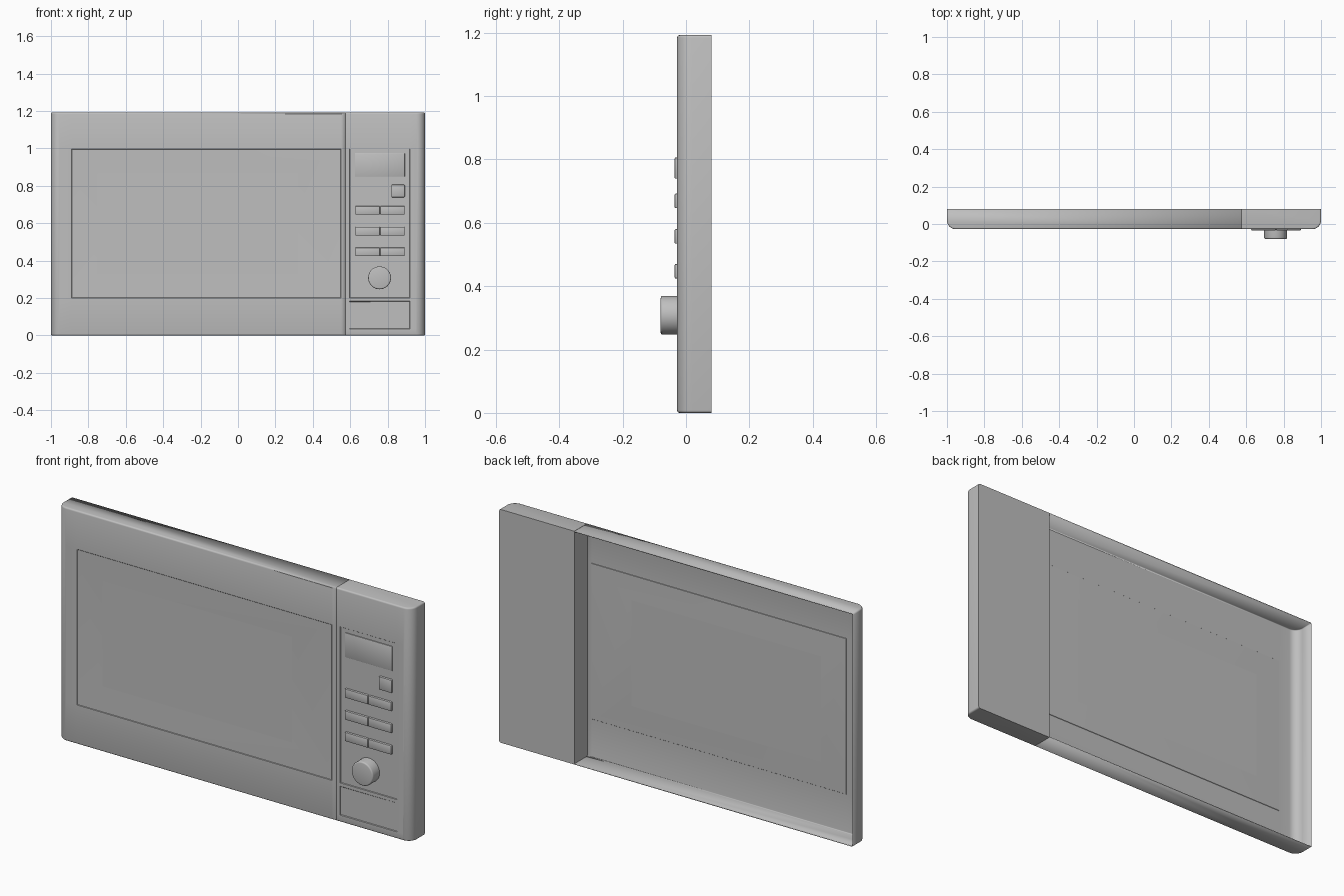
import bpy
import bmesh
from mathutils import Vector

FRONT, BACK, TOP, JOINT = -0.028, 0.08, 1.192, 0.575

if "Cube" in bpy.data.objects:
    bpy.data.objects.remove(bpy.data.objects["Cube"], do_unlink=True)

grey = bpy.data.materials.new("plain grey")
grey.use_nodes = True
grey.diffuse_color = (0.52, 0.52, 0.52, 1)
grey.node_tree.nodes["Principled BSDF"].inputs["Base Color"].default_value = (0.52, 0.52, 0.52, 1)


def finish(bm, name):
    bmesh.ops.recalc_face_normals(bm, faces=bm.faces)
    mesh = bpy.data.meshes.new(name)
    bm.to_mesh(mesh)
    bm.free()
    mesh.materials.append(grey)
    obj = bpy.data.objects.new(name, mesh)
    bpy.context.collection.objects.link(obj)
    bpy.ops.object.select_all(action="DESELECT")
    obj.select_set(True)
    bpy.context.view_layer.objects.active = obj
    bpy.ops.object.shade_smooth_by_angle(angle=0.6)
    return obj


def box(x0, x1, y0, y1, z0, z1):
    bm = bmesh.new()
    bmesh.ops.create_cube(bm, size=1)
    bmesh.ops.scale(bm, vec=(x1 - x0, y1 - y0, z1 - z0), verts=bm.verts)
    bmesh.ops.translate(bm, vec=((x0 + x1) / 2, (y0 + y1) / 2, (z0 + z1) / 2), verts=bm.verts)
    return bm


def bevel(bm, edges, width, segments):
    bmesh.ops.bevel(bm, geom=edges, offset=width, segments=segments, profile=0.5, affect="EDGES")


def all_at(item, axis, value):
    return all(abs(v.co[axis] - value) < 1e-4 for v in item.verts)


def housing(x0, x1, outer):
    """Box with a rounded outer front corner and softened top and bottom edges."""
    bm = box(x0, x1, FRONT, BACK, 0, TOP)
    bevel(bm, [e for e in bm.edges if all_at(e, 0, outer) and all_at(e, 1, FRONT)], 0.047, 8)
    inner = x1 if outer == x0 else x0
    rims = [e for e in bm.edges if (all_at(e, 2, 0) or all_at(e, 2, TOP))
            and not all_at(e, 1, BACK) and not all_at(e, 0, inner)]
    bevel(bm, rims, 0.008, 3)
    return bm


def recess(bm, x0, x1, z0, z1, depth):
    """Cut a rectangle into the front and sink it by one small step."""
    for axis, value in ((0, x0), (0, x1), (2, z0), (2, z1)):
        normal = Vector((axis == 0, 0, axis == 2))
        faces = [f for f in bm.faces if all_at(f, 1, FRONT)]
        geom = faces + list({e for f in faces for e in f.edges}) + list({v for f in faces for v in f.verts})
        bmesh.ops.bisect_plane(bm, geom=geom, plane_co=normal * value, plane_no=normal)
    inside = []
    for f in bm.faces:
        c = f.calc_center_median()
        if all_at(f, 1, FRONT) and x0 < c.x < x1 and z0 < c.z < z1:
            inside.append(f)
    bmesh.ops.inset_region(bm, faces=inside, thickness=0.003, depth=-depth)
    return inside


# Door: hollow shell with a shallow dished window
bm = housing(-1, JOINT - 0.0005, -1)
window = recess(bm, -0.89, 0.55, 0.2, 0.996, 0.002)[0]
bmesh.ops.inset_individual(bm, faces=[window], thickness=0.1)
middle = window.calc_center_median()
for v in window.verts:
    v.co = (0.32 if v.co.x > middle.x else -0.75, FRONT + 0.006,
            0.87 if v.co.z > middle.z else 0.33)
for e in window.edges:
    e.smooth = False
# The shell is open at the back and against the control column
open_sides = [f for f in bm.faces if all_at(f, 1, BACK) or all_at(f, 0, JOINT - 0.0005)]
bmesh.ops.delete(bm, geom=open_sides, context="FACES")
door = finish(bm, "door")
shell = door.modifiers.new("shell", "SOLIDIFY")
shell.thickness = 0.004
shell.offset = -1

# Control column with a sunken panel and lower flap
bm = housing(JOINT + 0.0005, 1, 1)
recess(bm, 0.597, 0.919, 0.2, 0.998, 0.003)
recess(bm, 0.597, 0.919, 0.035, 0.183, 0.003)
finish(bm, "control_column")


def button(name, x0, x1, z0, z1, face, soft):
    bm = box(x0, x1, face, FRONT + 0.01, z0, z1)
    bevel(bm, [e for e in bm.edges if not all_at(e, 1, FRONT + 0.01)], soft, 2)
    finish(bm, name)


button("display", 0.625, 0.892, 0.85, 0.975, FRONT - 0.001, 0.002)
button("small_button", 0.82, 0.892, 0.739, 0.806, FRONT - 0.008, 0.004)
for row, z in enumerate((0.669, 0.557, 0.447)):
    for side, x in (("right", 0.627), ("left", 0.76)):
        button(f"button_{row + 1}_{side}", x, x + 0.131, z - 0.023, z + 0.023, FRONT - 0.008, 0.004)

# Round dial with a softened rim
bm = bmesh.new()
bmesh.ops.create_cone(bm, cap_ends=True, segments=40, radius1=0.061, radius2=0.061, depth=0.07)
bevel(bm, [e for e in bm.edges if all_at(e, 2, 0.035)], 0.007, 3)
for v in bm.verts:
    v.co = Vector((0.757 + v.co.x, -0.045 - v.co.z, 0.308 + v.co.y))
finish(bm, "dial")
